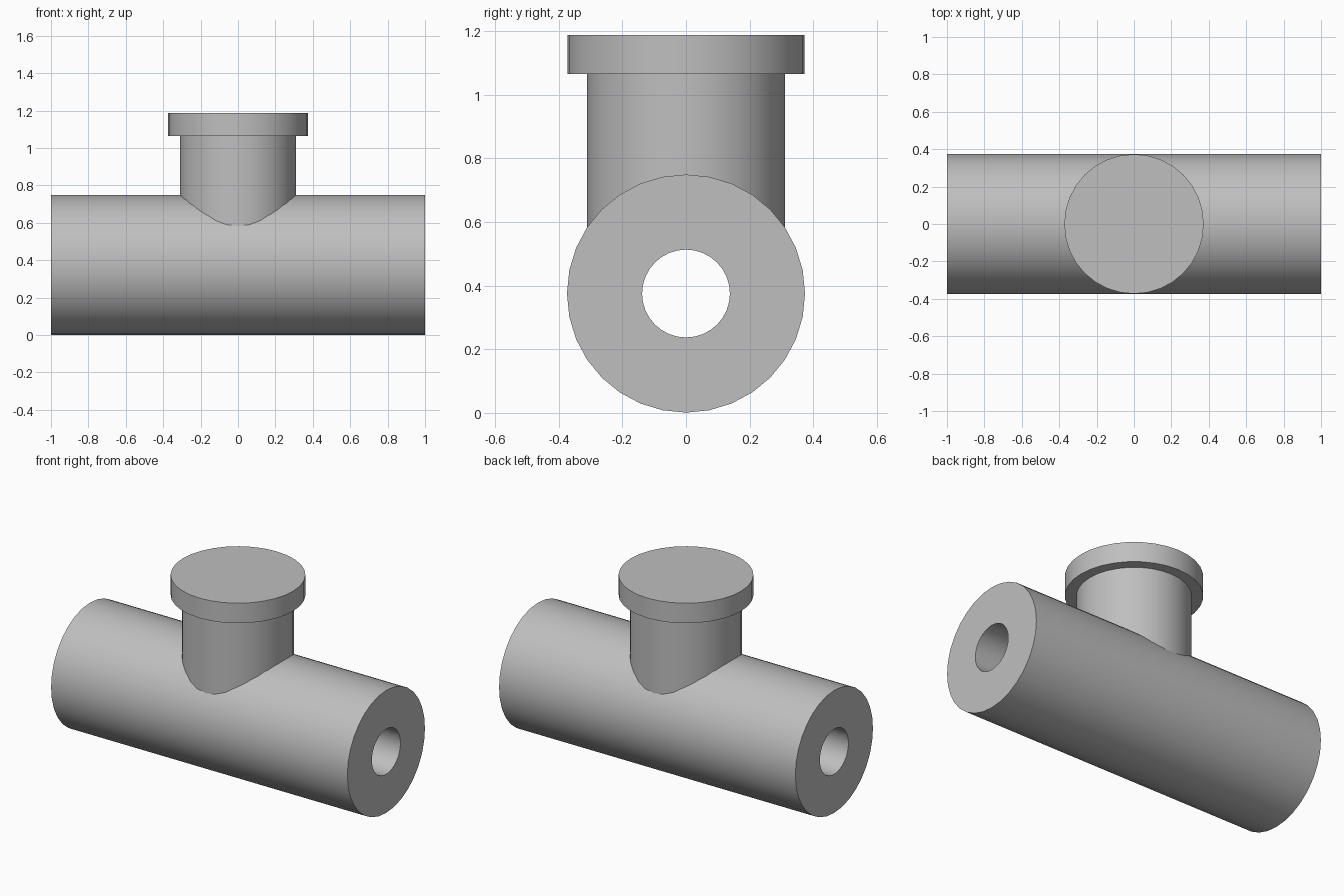
import bpy
import bmesh
from math import radians
from mathutils import Matrix, Vector

cube = bpy.data.objects.get("Cube")
if cube:
    bpy.data.objects.remove(cube, do_unlink=True)

SIDES = 32
PIPE_R, BORE_R = 0.374, 0.138
STEM_R, CAP_R = 0.311, 0.373

grey = bpy.data.materials.new("plain grey")
grey.use_nodes = True
colour = (0.52, 0.52, 0.52, 1)
grey.diffuse_color = colour
grey.node_tree.nodes["Principled BSDF"].inputs["Base Color"].default_value = colour


def lathe(name, profile, matrix=Matrix()):
    """Revolve a (radius, height) profile about z, then place it."""
    bm = bmesh.new()
    verts = [bm.verts.new((r, 0, h)) for r, h in profile]
    edges = [bm.edges.new(pair) for pair in zip(verts, verts[1:])]
    bmesh.ops.spin(bm, geom=verts + edges, cent=(0, 0, 0), axis=(0, 0, 1),
                   angle=radians(360), steps=SIDES)
    bmesh.ops.remove_doubles(bm, verts=bm.verts, dist=0.0001)
    bmesh.ops.recalc_face_normals(bm, faces=bm.faces)
    bm.transform(matrix)
    mesh = bpy.data.meshes.new(name)
    bm.to_mesh(mesh)
    bm.free()
    mesh.materials.append(grey)
    obj = bpy.data.objects.new(name, mesh)
    bpy.context.collection.objects.link(obj)
    bpy.ops.object.select_all(action='DESELECT')
    obj.select_set(True)
    bpy.context.view_layer.objects.active = obj
    bpy.ops.object.shade_smooth_by_angle(angle=radians(30))
    return obj


# Thick-walled pipe lying along x, open from end to end
lathe("main_pipe",
      [(PIPE_R, -1), (PIPE_R, 1), (BORE_R, 1), (BORE_R, -1), (PIPE_R, -1)],
      Matrix.Translation(Vector((0, 0, 0.375))) @ Matrix.Rotation(radians(90), 4, 'Y'))

# Upright branch, its foot buried in the pipe wall, with a wider flat cap
lathe("branch_and_cap",
      [(0, 0.55), (STEM_R, 0.55), (STEM_R, 1.065),
       (CAP_R, 1.065), (CAP_R, 1.187), (0, 1.187)])
